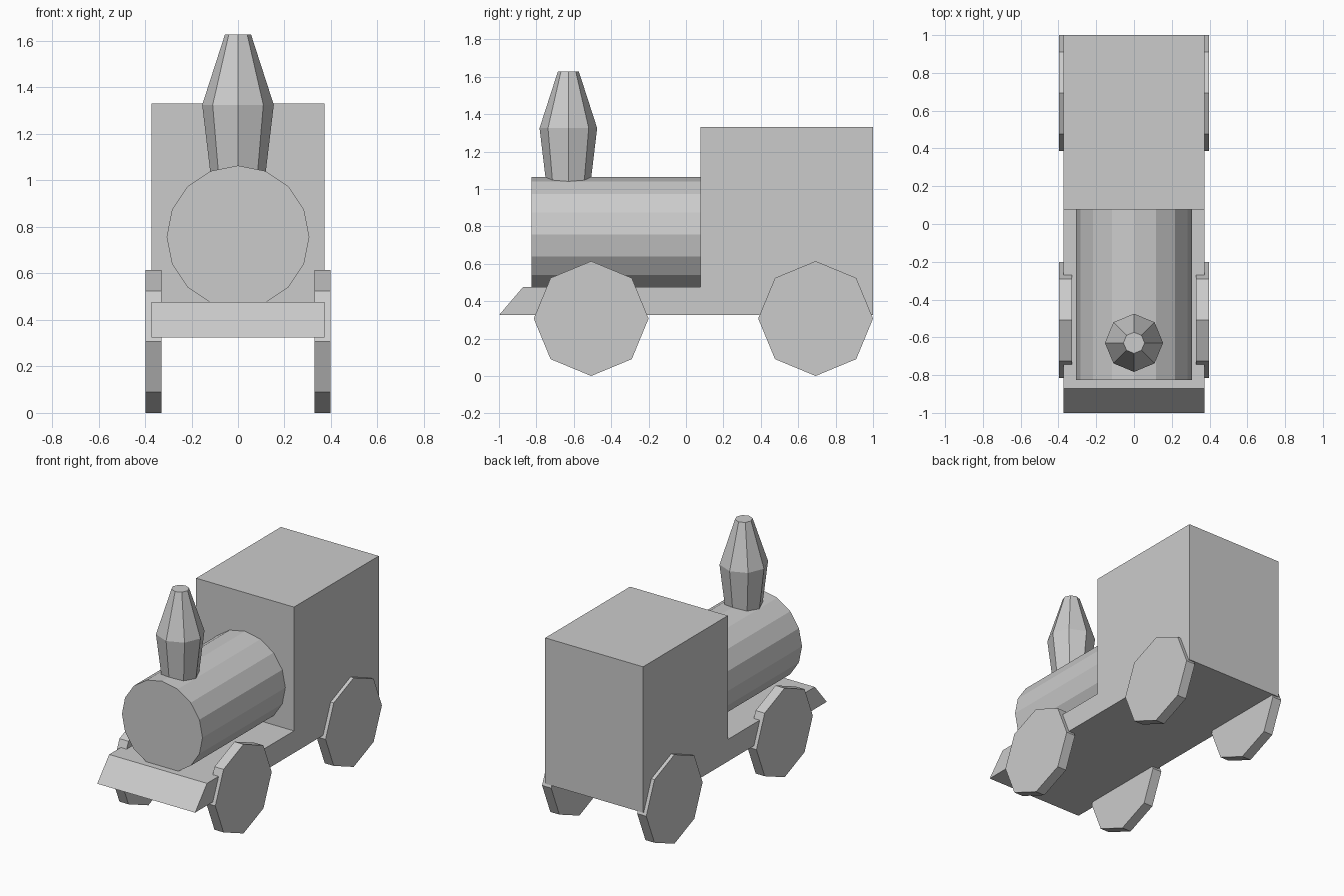
import bpy
import bmesh
from math import cos, sin, pi
from mathutils import Matrix

if "Cube" in bpy.data.objects:
    bpy.data.objects.remove(bpy.data.objects["Cube"])


def mesh_object(name, rings):
    """Flat-shaded solid skinned through matching rings, with capped ends."""
    bm = bmesh.new()
    loops = [[bm.verts.new(p) for p in ring] for ring in rings]
    n = len(loops[0])
    for a, b in zip(loops, loops[1:]):
        for i in range(n):
            j = (i + 1) % n
            bm.faces.new((a[i], a[j], b[j], b[i]))
    bm.faces.new(loops[0])
    bm.faces.new(loops[-1])
    bmesh.ops.recalc_face_normals(bm, faces=bm.faces)
    mesh = bpy.data.meshes.new(name)
    bm.to_mesh(mesh)
    bm.free()
    obj = bpy.data.objects.new(name, mesh)
    bpy.context.collection.objects.link(obj)
    return obj


def circle(n, r):
    return [(r * cos(2 * pi * i / n), r * sin(2 * pi * i / n)) for i in range(n)]


# Chassis and cab: one side profile (y, z) extruded across x
profile = [(-1.0, 0.325), (1.0, 0.325), (1.0, 1.33),
           (0.077, 1.33), (0.077, 0.477), (-0.87, 0.477)]
mesh_object("chassis_and_cab",
            [[(x, y, z) for y, z in profile] for x in (-0.373, 0.373)])

# Boiler: 16-sided drum along y, sunk slightly into the chassis
mesh_object("boiler",
            [[(u, y, 0.757 + v) for u, v in circle(16, 0.307)]
             for y in (-0.825, 0.08)])

# Chimney: 8-sided flared stack
mesh_object("chimney",
            [[(u, -0.629 + v, z) for u, v in circle(8, r)]
             for z, r in ((1.0, 0.115), (1.325, 0.154), (1.628, 0.056))])

# Wheels: octagonal discs on both sides
for axle, y in (("front", -0.507), ("rear", 0.693)):
    for side, s in (("left", -1), ("right", 1)):
        mesh_object(f"{axle}_{side}_wheel",
                    [[(s * x, y + u, 0.307 + v) for u, v in circle(8, 0.307)]
                     for x in (0.328, 0.397)])
